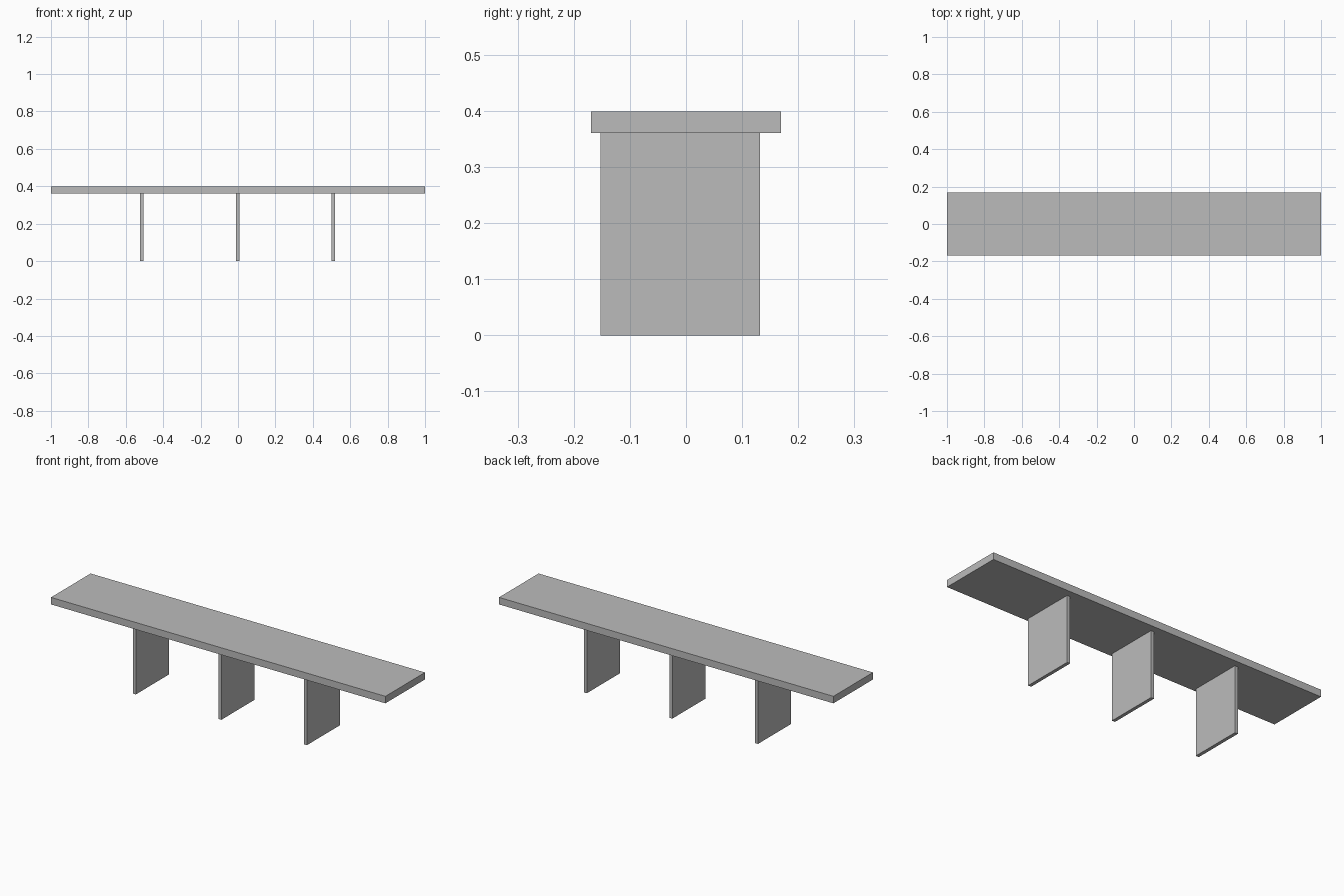
import bpy

# Remove the default cube
cube = bpy.data.objects.get("Cube")
if cube:
    bpy.data.objects.remove(cube, do_unlink=True)

# Single plain grey
grey = bpy.data.materials.new("plain_grey")
grey.use_nodes = True
colour = (0.5, 0.5, 0.5, 1)
grey.diffuse_color = colour
grey.node_tree.nodes["Principled BSDF"].inputs["Base Color"].default_value = colour


def board(name, low, high):
    """Add a sharp-edged board spanning two opposite corners."""
    centre = [(a + b) / 2 for a, b in zip(low, high)]
    bpy.ops.mesh.primitive_cube_add(size=1, location=centre)
    obj = bpy.context.object
    obj.name = name
    obj.scale = [b - a for a, b in zip(low, high)]
    bpy.ops.object.transform_apply(location=False, rotation=False, scale=True)
    obj.data.materials.append(grey)
    return obj


TOP, UNDERSIDE = 0.399, 0.361
THICKNESS = 0.018
SPACING = 0.512

# Long bench top
board("bench_top", (-1, -0.169, UNDERSIDE), (1, 0.169, TOP))

# Three upright panel legs, set slightly towards the front
for name, step in (("right_leg", -1), ("middle_leg", 0), ("left_leg", 1)):
    x = step * SPACING - 0.002
    board(name, (x - THICKNESS / 2, -0.152, 0), (x + THICKNESS / 2, 0.132, UNDERSIDE))
